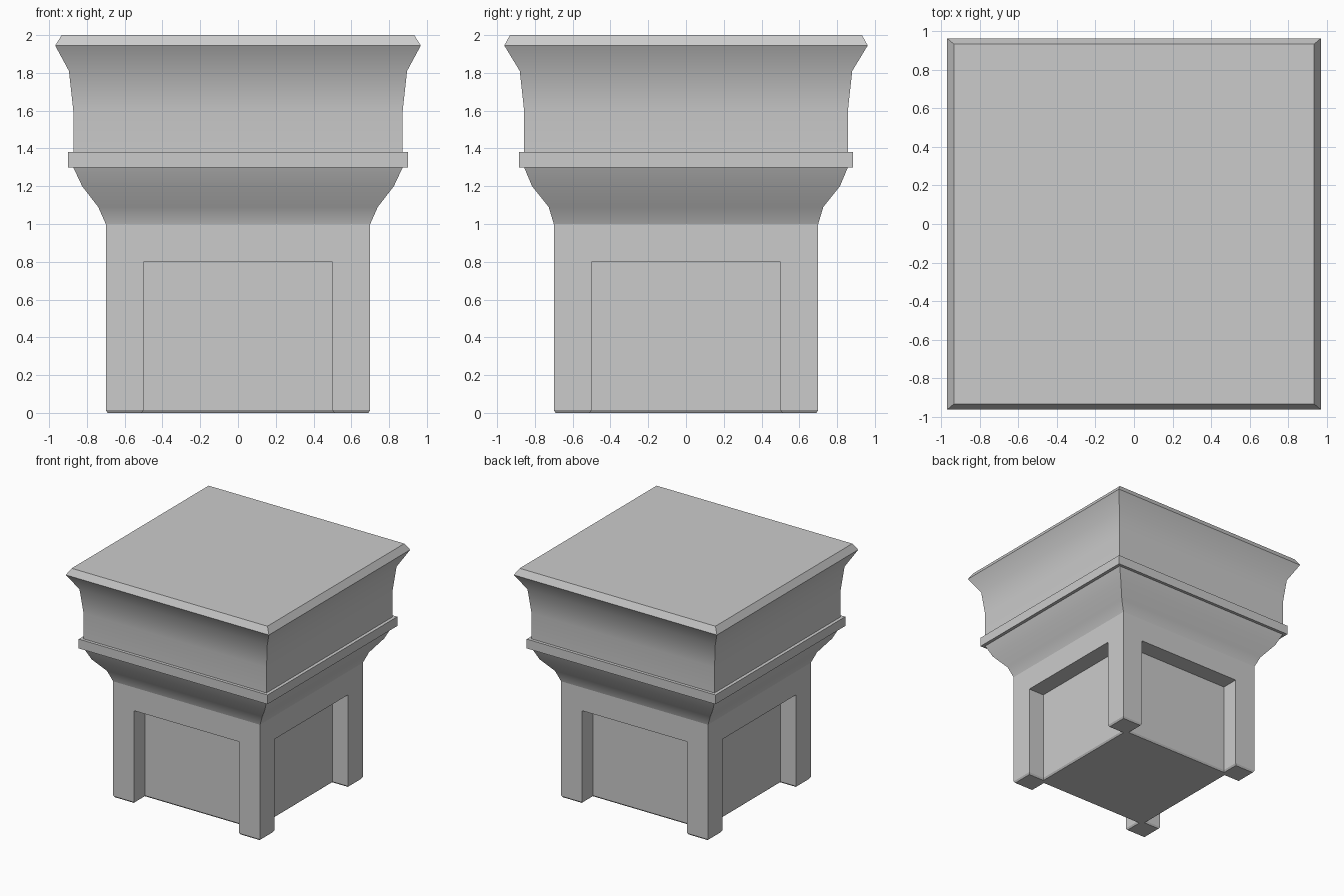
import bpy, bmesh
from math import radians

if "Cube" in bpy.data.objects:
    bpy.data.objects.remove(bpy.data.objects["Cube"])


def finish(bm, name, smooth=False):
    bmesh.ops.remove_doubles(bm, verts=bm.verts, dist=1e-5)
    bmesh.ops.recalc_face_normals(bm, faces=bm.faces)
    me = bpy.data.meshes.new(name)
    bm.to_mesh(me)
    bm.free()
    ob = bpy.data.objects.new(name, me)
    bpy.context.collection.objects.link(ob)
    if smooth:
        bpy.ops.object.select_all(action='DESELECT')
        ob.select_set(True)
        bpy.context.view_layer.objects.active = ob
        bpy.ops.object.shade_smooth_by_angle(angle=radians(30))
    return ob


def bridge(bm, a, b):
    n = len(a)
    for i in range(n):
        j = (i + 1) % n
        bm.faces.new((a[i], a[j], b[j], b[i]))


# Shaft with a recessed panel on each side, open at the bottom of the panel
W, P, D, TOP = 0.70, 0.50, 0.55, 0.80   # half width, panel half width, panel face, panel top


def leg_ring(bm, z, inset):
    w, p, d = W - inset, P + inset, D - inset
    pts = [(p, -d), (p, -w), (w, -w), (w, -p), (d, -p)]
    ring = []
    for _ in range(4):
        ring += [bm.verts.new((x, y, z)) for x, y in pts]
        pts = [(-y, x) for x, y in pts]
    return ring


bm = bmesh.new()
rings = [leg_ring(bm, 0, 0.01), leg_ring(bm, 0.015, 0), leg_ring(bm, TOP, 0)]
bm.faces.new(rings[0])
bridge(bm, rings[0], rings[1])
bridge(bm, rings[1], rings[2])
rim = [bm.verts.new((x * W, y * W, 1.0)) for x, y in ((1, -1), (1, 1), (-1, 1), (-1, -1))]
r = rings[2]
for k in range(4):
    a, b = 5 * k, 5 * ((k + 1) % 4)
    bm.faces.new((r[a + 3], r[b + 1], r[b], r[a + 4]))              # panel ceiling
    bm.faces.new((r[a + 2], r[a + 3], r[b + 1], r[b + 2],
                  rim[(k + 1) % 4], rim[k]))                        # wall above panel
finish(bm, "panelled_shaft")

# Moulded capital: (half width x, half width y, z)
profile = [(0.70, 0.70, 1.0), (0.74, 0.727, 1.09), (0.825, 0.815, 1.2), (0.872, 0.857, 1.3),
           (0.90, 0.883, 1.3), (0.90, 0.883, 1.38), (0.872, 0.857, 1.38), (0.872, 0.857, 1.6),
           (0.895, 0.88, 1.81), (0.968, 0.962, 1.945), (0.933, 0.932, 2.0)]
bm = bmesh.new()
prev = None
for hx, hy, z in profile:
    ring = [bm.verts.new((sx * hx, sy * hy, z)) for sx, sy in ((1, -1), (1, 1), (-1, 1), (-1, -1))]
    if prev:
        bridge(bm, prev, ring)
    prev = ring
bm.faces.new(prev)
finish(bm, "moulded_capital", smooth=True)
